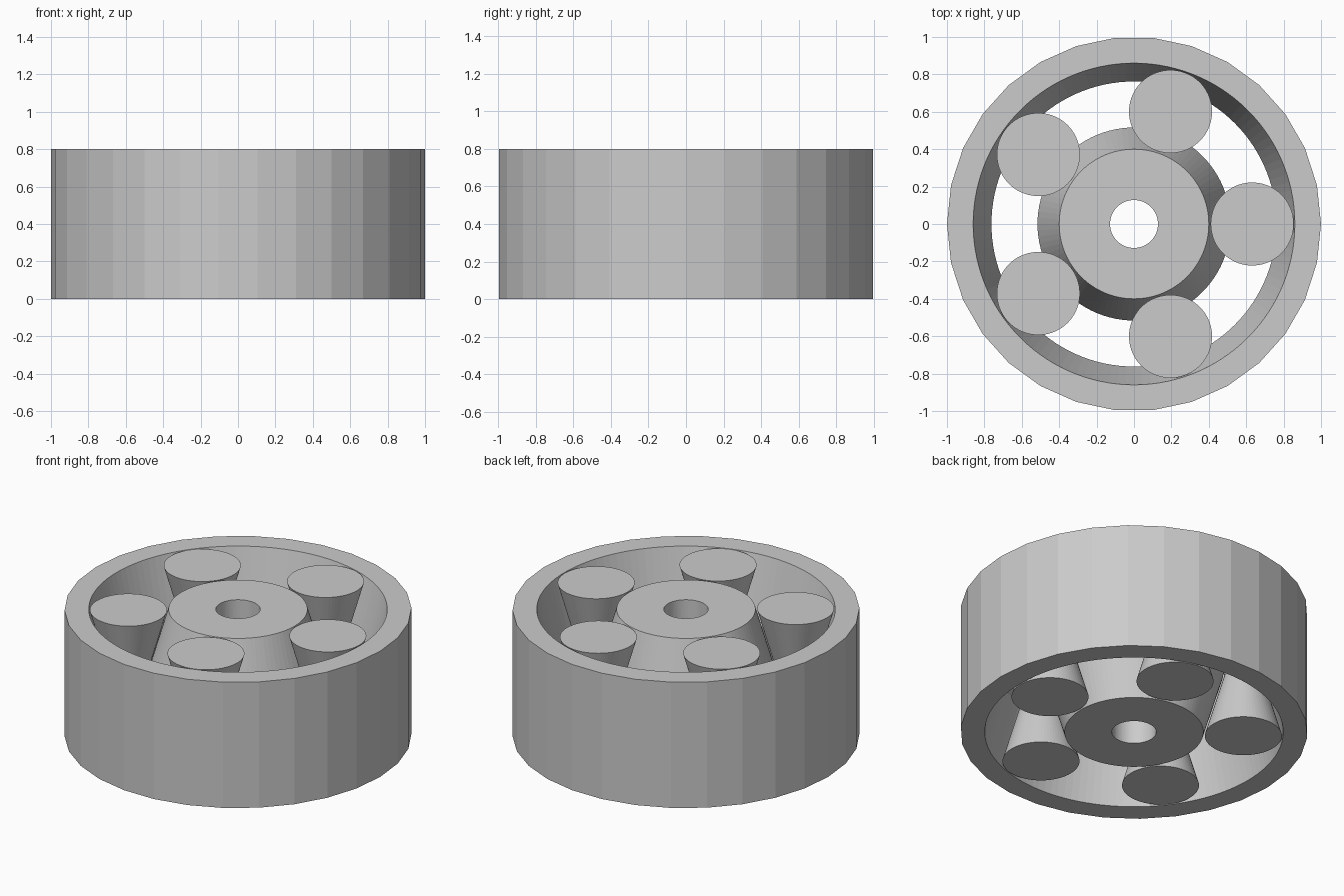
import bpy
import bmesh
from math import cos, sin, pi, tau

if "Cube" in bpy.data.objects:
    bpy.data.objects.remove(bpy.data.objects["Cube"], do_unlink=True)

HEIGHT = 0.8
MID = HEIGHT / 2
ROLLERS = 5
ORBIT = 0.632

grey = bpy.data.materials.new("plain grey")
grey.use_nodes = True
colour = (0.6, 0.6, 0.6, 1)
grey.diffuse_color = colour
grey.node_tree.nodes["Principled BSDF"].inputs["Base Color"].default_value = colour


def circle(radius):
    return lambda angle: radius


def polygon(radius, sides):
    """Radius of a regular polygon's outline at a given angle."""
    step = tau / sides
    return lambda angle: radius * cos(step / 2) / cos(angle % step - step / 2)


def lathe(name, profile, segments, closed):
    """Spin (radius function, z) pairs; open profiles get flat end caps."""
    bm = bmesh.new()
    loops = []
    for radius, z in profile:
        angles = [tau * i / segments for i in range(segments)]
        loops.append([bm.verts.new((radius(a) * cos(a), radius(a) * sin(a), z))
                      for a in angles])
    pairs = list(zip(loops, loops[1:]))
    if closed:
        pairs.append((loops[-1], loops[0]))
    else:
        bm.faces.new(loops[0])
        bm.faces.new(loops[-1])
    for low, high in pairs:
        for i in range(segments):
            j = (i + 1) % segments
            bm.faces.new((low[i], low[j], high[j], high[i]))
    bmesh.ops.recalc_face_normals(bm, faces=bm.faces)
    mesh = bpy.data.meshes.new(name)
    bm.to_mesh(mesh)
    bm.free()
    mesh.materials.append(grey)
    obj = bpy.data.objects.new(name, mesh)
    bpy.context.collection.objects.link(obj)
    return obj


# Outer ring: faceted outside, race bulging inwards at mid height
rim = polygon(1.0, 30)
lathe("outer_ring", [(rim, 0), (rim, HEIGHT), (circle(0.86), HEIGHT),
                     (circle(0.762), MID), (circle(0.86), 0)], 120, True)

# Centre hub: double cone, widest at mid height, with a straight bore
bore = circle(0.128)
lathe("centre_hub", [(bore, 0), (bore, HEIGHT), (circle(0.4), HEIGHT),
                     (circle(0.516), MID), (circle(0.4), 0)], 96, True)

# Rollers: double cones pinched at the waist
for k in range(ROLLERS):
    roller = lathe(f"roller_{k + 1}", [(circle(0.222), 0), (circle(0.108), MID),
                                       (circle(0.222), HEIGHT)], 72, False)
    angle = tau * k / ROLLERS
    roller.location = (ORBIT * cos(angle), ORBIT * sin(angle), 0)
